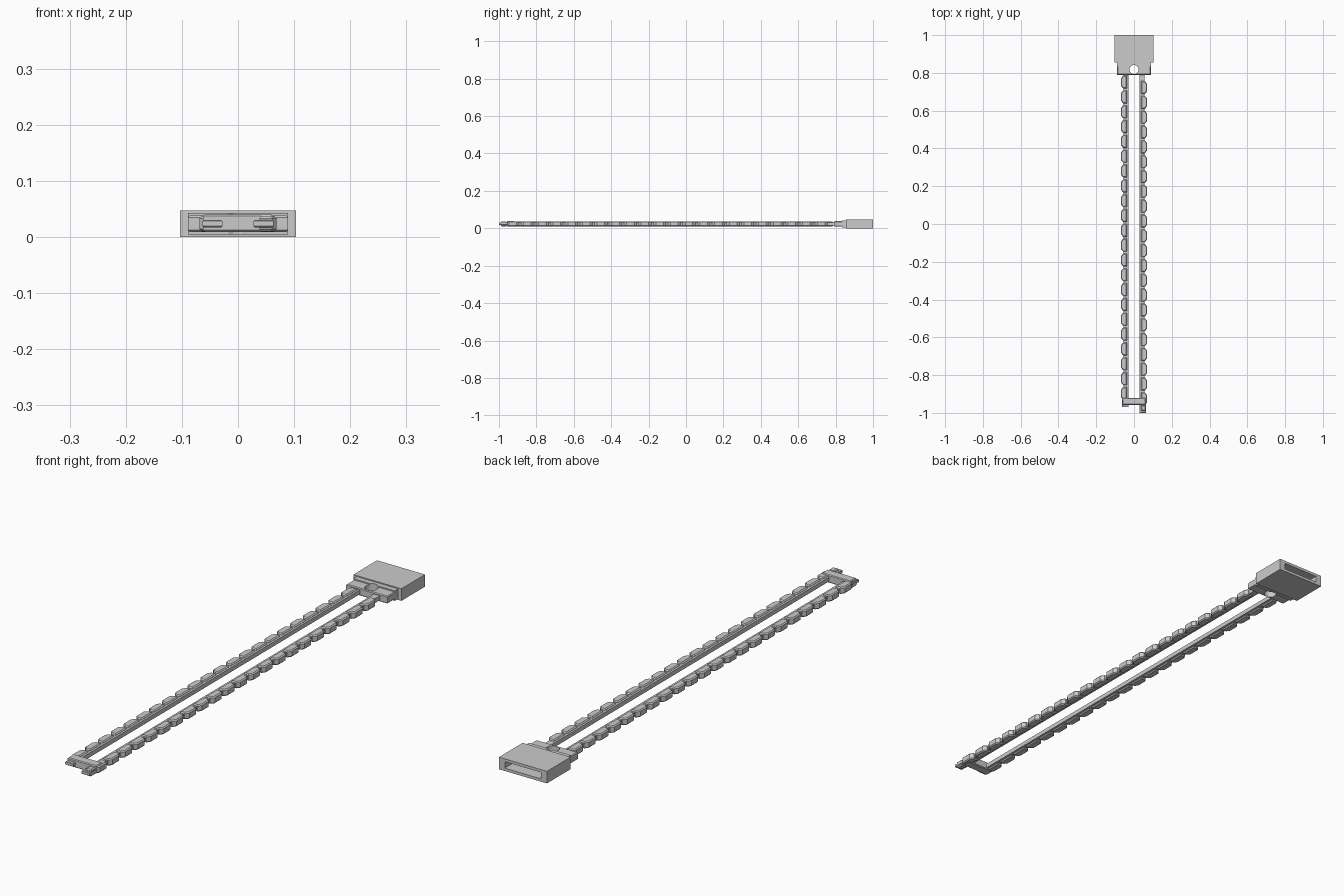
import bpy, bmesh

if "Cube" in bpy.data.objects:
    bpy.data.objects.remove(bpy.data.objects["Cube"])


def prism(name, outline, z0, z1, bevel=0.0):
    """Extrude an XY outline from z0 to z1, optionally chamfering the edges."""
    bm = bmesh.new()
    bottom = bm.faces.new([bm.verts.new((x, y, z0)) for x, y in outline])
    ext = bmesh.ops.extrude_face_region(bm, geom=[bottom])
    for v in ext["geom"]:
        if isinstance(v, bmesh.types.BMVert):
            v.co.z = z1
    bmesh.ops.recalc_face_normals(bm, faces=bm.faces)
    if bevel:
        rims = [e for e in bm.edges if abs(e.verts[0].co.z - e.verts[1].co.z) < 1e-6]
        bmesh.ops.bevel(bm, geom=rims, offset=bevel, segments=1, affect='EDGES')
    me = bpy.data.meshes.new(name)
    bm.to_mesh(me)
    bm.free()
    ob = bpy.data.objects.new(name, me)
    bpy.context.collection.objects.link(ob)
    return ob


def box(name, x0, x1, y0, y1, z0, z1, bevel=0.0):
    return prism(name, [(x0, y0), (x1, y0), (x1, y1), (x0, y1)], z0, z1, bevel)


def cut(target, cutter):
    m = target.modifiers.new("cut", 'BOOLEAN')
    m.operation = 'DIFFERENCE'
    m.solver = 'EXACT'
    m.object = cutter
    cutter.hide_render = True
    cutter.hide_viewport = True


# Hollow socket head, open at the back
head = box("socket_head", -0.103, 0.103, 0.855, 1.0, 0.0, 0.047)
cut(head, box("socket_cutter", -0.078, 0.078, 0.88, 1.05, 0.011, 0.036))

# Stepped collar with a round through hole
collar = box("collar", -0.089, 0.089, 0.79, 0.842, 0.009, 0.038, 0.003)
ridge = box("collar_ridge", -0.089, 0.089, 0.835, 0.857, 0.004, 0.043)
bpy.ops.mesh.primitive_cylinder_add(vertices=16, radius=0.024, depth=0.2,
                                    location=(0, 0.818, 0.023))
hole = bpy.context.object
hole.name = "hole_cutter"
cut(collar, hole)
cut(ridge, hole)

# Two rails with a row of chamfered teeth along each outer edge
PITCH = 0.0785
for side, label, first, tip in ((-1, "left", -0.897, -0.97), (1, "right", -0.926, -1.0)):
    a, b = sorted((side * 0.03, side * 0.056))
    box(label + "_rail", a, b, -0.95, 0.80, 0.015, 0.032)
    for i in range(22):
        y = first + i * PITCH
        shape = [(0.038, -0.034), (0.058, -0.034), (0.069, -0.020),
                 (0.069, 0.020), (0.058, 0.034), (0.038, 0.034)]
        prism(f"{label}_tooth_{i}", [(side * x, y + dy) for x, dy in shape],
              0.010, 0.037, 0.004)
    # End tab past the cross bar
    a, b = sorted((side * 0.028, side * 0.063))
    box(label + "_end_tab", a, b, tip, -0.93, 0.017, 0.030, 0.002)

# Cross bar joining the rails and the bead at the right tip
box("cross_bar", -0.062, 0.062, -0.957, -0.92, 0.009, 0.040, 0.003)
box("right_tip_bead", 0.038, 0.062, -0.99, -0.96, 0.010, 0.037, 0.004)
